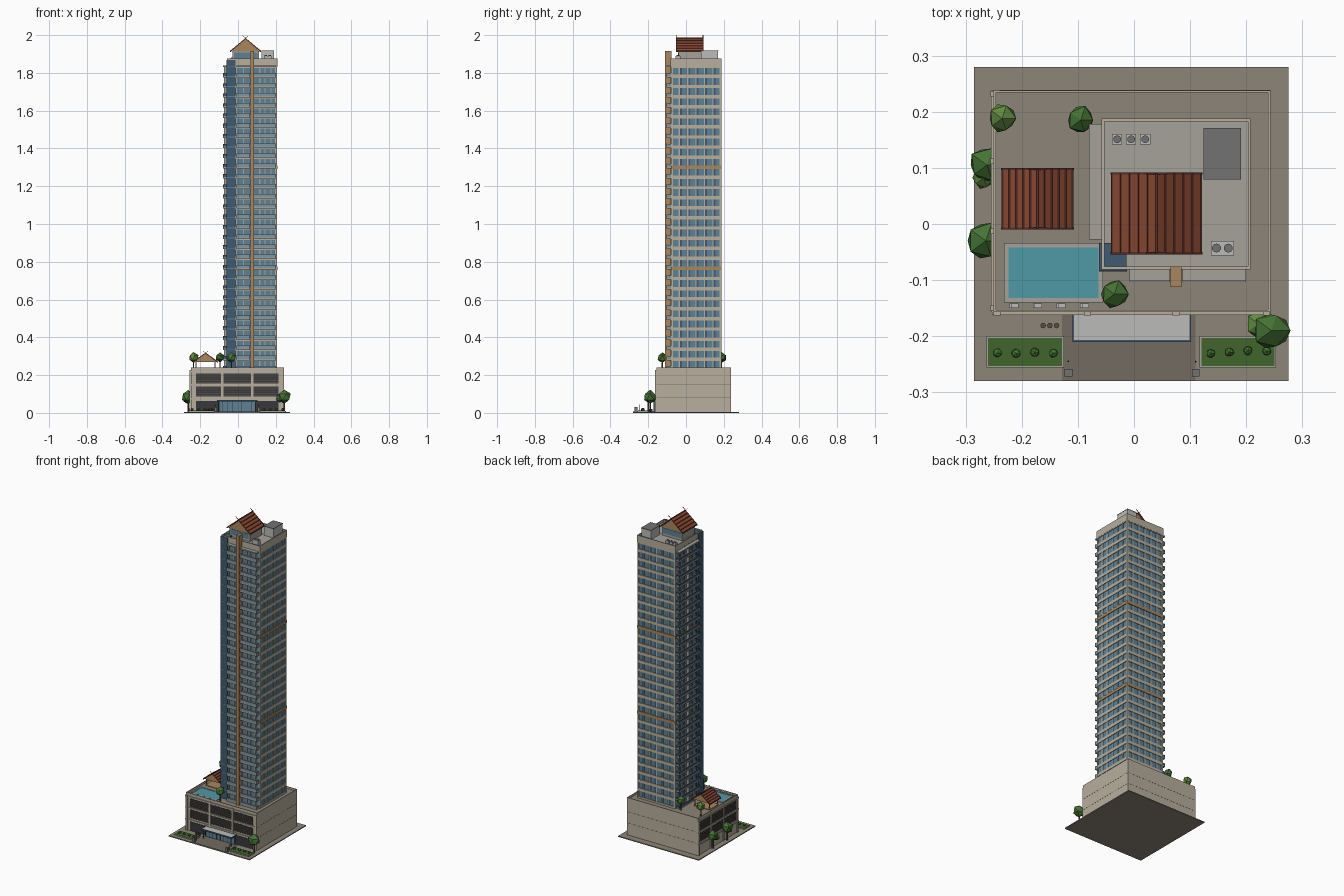
import bpy, bmesh, math, random
from mathutils import Vector, Matrix

if "Cube" in bpy.data.objects:
    bpy.data.objects.remove(bpy.data.objects["Cube"])
random.seed(4)

def mat(name, r, g, b):
    m = bpy.data.materials.new(name)
    m.diffuse_color = (r, g, b, 1)
    m.use_nodes = True
    m.node_tree.nodes["Principled BSDF"].inputs["Base Color"].default_value = m.diffuse_color
    return m

BEIGE = mat("beige", .48, .43, .34)
CONC = mat("concrete", .38, .36, .33)
PAVE = mat("paving", .27, .235, .19)
DRIVE = mat("driveway", .17, .145, .12)
GLASS = mat("glass", .11, .22, .30)
NAVY = mat("dark_glass", .05, .105, .165)
RAIL = mat("rail_glass", .20, .31, .37)
DARK = mat("dark", .04, .04, .045)
LOUV = mat("louver", .09, .075, .065)
TAN = mat("timber", .40, .24, .11)
TILE = mat("roof_tile", .27, .07, .035)
TILED = mat("roof_course", .12, .03, .02)
WATER = mat("water", .08, .32, .38)
GREEN = mat("leaf", .06, .17, .035)
GREEN2 = mat("leaf_light", .12, .25, .05)
GRASS = mat("grass", .05, .13, .025)
TRUNK = mat("trunk", .12, .07, .04)
LIGHT = mat("light_grey", .5, .5, .49)
GREY = mat("mid_grey", .17, .17, .17)

def finish(name, bm, m):
    bmesh.ops.recalc_face_normals(bm, faces=bm.faces)
    me = bpy.data.meshes.new(name)
    bm.to_mesh(me)
    bm.free()
    me.materials.append(m)
    ob = bpy.data.objects.new(name, me)
    bpy.context.collection.objects.link(ob)
    return ob

def boxes(name, m, items):
    """items: (x0, x1, y0, y1, z0, z1)"""
    bm = bmesh.new()
    for x0, x1, y0, y1, z0, z1 in items:
        M = Matrix.Translation(((x0+x1)/2, (y0+y1)/2, (z0+z1)/2)) @ Matrix.Diagonal((x1-x0, y1-y0, z1-z0, 1))
        bmesh.ops.create_cube(bm, size=1, matrix=M)
    return finish(name, bm, m)

def cyls(name, m, items, seg=8):
    """items: (x, y, z0, z1, r0, r1)"""
    bm = bmesh.new()
    for x, y, z0, z1, r0, r1 in items:
        bmesh.ops.create_cone(bm, cap_ends=True, segments=seg, radius1=r0, radius2=r1, depth=z1-z0,
                              matrix=Matrix.Translation((x, y, (z0+z1)/2)))
    return finish(name, bm, m)

def blobs(name, m, items, sub=1):
    """faceted foliage: (x, y, z, r)"""
    bm = bmesh.new()
    for x, y, z, r in items:
        vs = bmesh.ops.create_icosphere(bm, subdivisions=sub + 1 if r > .015 else 1, radius=r)["verts"]
        for v in vs:
            v.co = v.co * random.uniform(.86, 1.06) + Vector((x, y, z))
    return finish(name, bm, m)

def prism(name, m, prof, y0, y1):
    """xz profile extruded along y"""
    bm = bmesh.new()
    f = bm.faces.new([bm.verts.new((x, y0, z)) for x, z in prof])
    r = bmesh.ops.extrude_face_region(bm, geom=[f])
    for v in r["geom"]:
        if isinstance(v, bmesh.types.BMVert):
            v.co.y = y1
    return finish(name, bm, m)

def ring(x0, x1, y0, y1, z0, z1, t):
    return [(x0, x1, y0, y0+t, z0, z1), (x0, x1, y1-t, y1, z0, z1),
            (x0, x0+t, y0+t, y1-t, z0, z1), (x1-t, x1, y0+t, y1-t, z0, z1)]

def gable(name, cx, hw, y0, y1, ze, zr, tip):
    t = .006
    prism(name + "_roof", TILE, [(cx-hw, ze), (cx, zr), (cx+hw, ze), (cx+hw, ze-t), (cx, zr-t), (cx-hw, ze-t)], y0, y1)
    prism(name + "_gable_wall", TAN, [(cx-hw*.93, ze-.003), (cx, zr-t), (cx+hw*.93, ze-.003)], y0+.006, y1-.006)
    c = []
    for s in (-1, 1):
        for k in range(1, 6):
            u = k/5
            x, z = cx+s*hw*u, ze+(zr-ze)*(1-u)
            c.append((x-.0012, x+.0012, y0, y1, z-.003, z+.0025))
    boxes(name + "_tile_courses", TILED, c + [(cx-.002, cx+.002, y0, y1, zr-.003, zr+.003)])
    # crossed finials and bargeboards at both gable ends
    for i, y in enumerate((y0-.002, y1-.002)):
        for s in (-1, 1):
            sl = (zr-ze)/hw
            d = (tip-zr)/sl
            prism(f"{name}_bargeboard_{i}{s}", TILED, [(cx-s*(hw+.002), ze-.006), (cx+s*d, tip-.001),
                  (cx+s*d, tip), (cx-s*(hw+.002), ze+.001)], y, y+.004)

# ---- site
boxes("site_slab", PAVE, [(-.285, .275, -.28, .28, 0, .006)])
boxes("driveway", DRIVE, [(-.128, .11, -.28, -.158, .006, .0075)])
beds = [(-.26, -.128), (.12, .25)]
boxes("lawn_beds", GRASS, [(a, b, -.253, -.203, .006, .012) for a, b in beds])
boxes("bed_kerbs", CONC, sum([ring(a-.003, b+.003, -.256, -.2, .006, .011, .003) for a, b in beds], []))
blobs("shrubs", GREEN, [(a+.017+i*.033, -.228 + random.uniform(-.003, .003), .018, .009) for a, b in beds for i in range(4)])
cyls("planters", TRUNK, [(-.162+i*.012, -.181, .006, .02, .004, .005) for i in range(3)])
boxes("gate_posts", GREY, [(x-.007, x+.007, -.272, -.258, .006, .032) for x in (-.117, .11)])
cyls("gate_lamps", DARK, [(x, -.245, .006, .045, .0015, .001) for x in (-.117, .11)], 6)

# ---- podium
X0, X1, Y0, Y1 = -.25, .243, -.157, .238
boxes("podium", BEIGE, [(X0, X1, Y0, Y1, .006, .226)])
boxes("podium_parapet", BEIGE, ring(X0, X1, Y0, Y1, .226, .24, .004))
boxes("podium_deck", PAVE, [(X0+.004, X1-.004, Y0+.004, Y1-.004, .226, .228)])
boxes("podium_seams", GREY, [s for z in (.08, .15) for s in
      ((X0+.01, X1, Y1, Y1+.0006, z, z+.002), (X1, X1+.0006, Y0, Y1, z, z+.002))])
bays = [(-.222, -.09), (-.076, .068), (.082, .215)]
rows = [(.086, .14), (.155, .209)]
sides = [(-.135, -.02), (-.006, .105), (.119, .225)]
boxes("parking_openings", DARK, [(a, b, Y0-.0008, Y0, c, d) for a, b in bays for c, d in rows] +
      [(X0-.0008, X0, a, b, c, d) for a, b in sides for c, d in rows])
boxes("parking_louvers", LOUV, [(a, b, Y0-.004, Y0, c+.004+k*.01, c+.008+k*.01) for a, b in bays for c, d in rows for k in range(5)] +
      [(X0-.004, X0, a, b, c+.004+k*.01, c+.008+k*.01) for a, b in sides for c, d in rows for k in range(5)])
boxes("podium_ledges", BEIGE, [(X0-.003, X1, Y0-.005, Y0, z, z+.008) for z in (.07, .144, .214)] +
      [(X0-.005, X0, Y0, Y1, z, z+.008) for z in (.07, .144, .214)])
boxes("podium_piers", BEIGE, [(x-.006, x+.006, Y0-.006, Y0, .006, .226) for x in (-.244, -.083, .075, .236)] +
      [(X0-.006, X0, y-.005, y+.005, .006, .226) for y in (-.15, -.013, .112, .232)])
boxes("shop_glass", DARK, [(a, b, Y0-.002, Y0, .008, .064) for a, b in bays])
boxes("lobby_glass", GLASS, [(-.105, .095, Y0-.012, Y0, .006, .06)])
boxes("lobby_mullions", DARK, [(-.105+i*.025-.001, -.105+i*.025+.001, Y0-.014, Y0-.01, .006, .06) for i in range(9)])
boxes("entrance_canopy", LIGHT, [(-.108, .1, -.207, Y0, .061, .067)])
boxes("canopy_edge", NAVY, ring(-.11, .102, -.21, Y0, .06, .069, .003))
cyls("canopy_posts", GREY, [(x, -.2, .006, .062, .003, .003) for x in (-.1, .092)])

# ---- pool terrace
boxes("pool_coping", CONC, ring(-.232, -.055, -.14, -.034, .228, .233, .008))
boxes("pool_water", WATER, [(-.225, -.062, -.133, -.041, .228, .231)])
boxes("sun_loungers", LIGHT, [b for i in range(4) for b in ((-.222+i*.042, -.206+i*.042, -.15, -.142, .231, .235),
      (-.222+i*.042, -.218+i*.042, -.15, -.142, .235, .241))])
gable("pavilion", -.172, .063, -.008, .098, .272, .318, .33)
cyls("pavilion_posts", TAN, [(x, y, .228, .272, .003, .003) for x in (-.222, -.122) for y in (.005, .085)])
boxes("pavilion_floor", TAN, [(-.226, -.118, 0, .09, .228, .232)])

# ---- trees
small = [(-.235, .188), (-.095, .185), (-.035, -.125)]
big = [(-.262, .105), (-.264, -.03), (.245, -.19)]
cyls("tree_trunks", TRUNK, [(x, y, .228, .285, .004, .003) for x, y in small] +
     [(x, y, .006, .075, .005, .003) for x, y in big], 6)
blobs("tree_crowns", GREEN, [(x, y, .293, .028) for x, y in small[1:]] + [(x, y, .085, .036) for x, y in big], 0)
blobs("tree_crowns_light", GREEN2, [(-.235, .188, .293, .028), (.222, -.178, .078, .025), (-.268, .082, .07, .022)], 0)

# ---- tower
TX0, TX1, TY0, TY1 = -.057, .207, -.08, .187
P, N = .0535, 30
fl = [.23+i*P for i in range(N+1)]
boxes("tower_glass", GLASS, [(TX0+.004, TX1-.004, TY0+.004, TY1-.004, .226, 1.85)])
boxes("floor_bands", BEIGE, [(TX0, TX1, TY0+.002, TY1, z-.009, z+.009) for i, z in enumerate(fl) if i not in (10, 20)])
boxes("accent_bands", TAN, [(TX0-.001, TX1+.001, TY0+.001, TY1+.001, fl[i]-.009, fl[i]+.009) for i in (10, 20)])
boxes("roof_parapet", BEIGE, ring(TX0-.001, TX1+.001, TY0-.001, TY1+.001, 1.83, 1.875, .005))
boxes("roof_deck", CONC, [(TX0+.004, TX1-.004, TY0+.004, TY1-.004, 1.85, 1.86)])
cs = [(x, y) for x in (TX0, TX1-.01) for y in (TY0, TY1-.01)]
boxes("corner_piers", BEIGE, [(x, x+.01, y, y+.01, .226, 1.85) for x, y in cs])
ys = [TY0+(TY1-TY0)*k/6 for k in range(1, 6)]
xs = [TX0+(TX1-TX0)*k/6 for k in range(1, 6)]
boxes("window_piers", BEIGE, [(TX1-.005, TX1-.001, y-.003, y+.003, .226, 1.85) for y in ys] +
      [(x-.003, x+.003, TY1-.005, TY1-.001, .226, 1.85) for x in xs])
boxes("window_dark_panels", NAVY, [(TX1-.006, TX1-.003, y+.003, y+.013, .226, 1.85) for y in ys] +
      [(x+.003, x+.013, TY1-.006, TY1-.003, .226, 1.85) for x in xs])
boxes("front_mullions", CONC, [(x-.003, x+.003, TY0-.001, TY0+.006, .226, 1.85) for x in (-.008, .03, .115, .142, .175)])
boxes("left_mullions", NAVY, [(TX0-.001, TX0+.006, y-.004, y+.004, .226, 1.85) for y in (-.02, .02, .06, .1, .14)])

# glazed corner
boxes("corner_glazing", NAVY, [(-.062, -.013, -.084, -.034, .226, 1.868)])
boxes("corner_glazing_joints", GLASS, [(-.0626, -.0126, -.0846, -.0336, z-.002, z+.002) for z in fl[1:]])

# balconies: front pair and long left run
runs = [(-.008, .064), (.086, .2)]
bf = fl[:-1]
boxes("front_balcony_slabs", CONC, [(a, b, -.102, TY0+.004, z-.005, z+.003) for a, b in runs for z in bf + fl[-1:]])
boxes("front_balcony_rails", RAIL, [r for a, b in runs for z in bf for r in
      ((a, b, -.102, -.1, z+.003, z+.017), (a, a+.002, -.1, TY0, z+.003, z+.017), (b-.002, b, -.1, TY0, z+.003, z+.017))])
boxes("front_handrails", LIGHT, [(a, b, -.103, -.099, z+.017, z+.019) for a, b in runs for z in bf])
boxes("left_balcony_slabs", CONC, [(-.08, TX0+.004, -.028, .178, z-.005, z+.003) for z in fl])
boxes("left_balcony_rails", NAVY, [r for z in bf for r in ((-.08, -.078, -.028, .178, z+.003, z+.017),
      (-.078, TX0, -.028, -.026, z+.003, z+.017), (-.078, TX0, .176, .178, z+.003, z+.017))])
boxes("left_balcony_dividers", CONC, [(-.074, TX0, y-.002, y+.002, .226, 1.83) for y in (.075,)])
boxes("front_fin", TAN, [(.065, .085, -.112, TY0+.004, .226, 1.917)])

# ---- rooftop
boxes("roof_lounge", CONC, [(-.03, .11, -.04, .08, 1.86, 1.915)])
boxes("roof_lounge_glass", GLASS, [(-.022, .102, -.042, .082, 1.875, 1.908)])
gable("crown", .04, .08, -.052, .09, 1.916, 1.984, 2.0)
boxes("lift_machine_room", LIGHT, [(.125, .19, .08, .17, 1.86, 1.915)])
boxes("machine_room_cap", GREY, [(.124, .191, .079, .171, 1.915, 1.919)])
ac = [(-.03+i*.025, .151) for i in range(3)]
boxes("cooling_units", LIGHT, [(x-.009, x+.009, y-.009, y+.009, 1.86, 1.878) for x, y in ac] +
      [(.137, .178, -.056, -.03, 1.86, 1.89)])
cyls("cooling_fans", GREY, [(x, y, 1.878, 1.882, .007, .007) for x, y in ac] +
     [(x, -.043, 1.89, 1.894, .008, .008) for x in (.147, .168)], 10)
